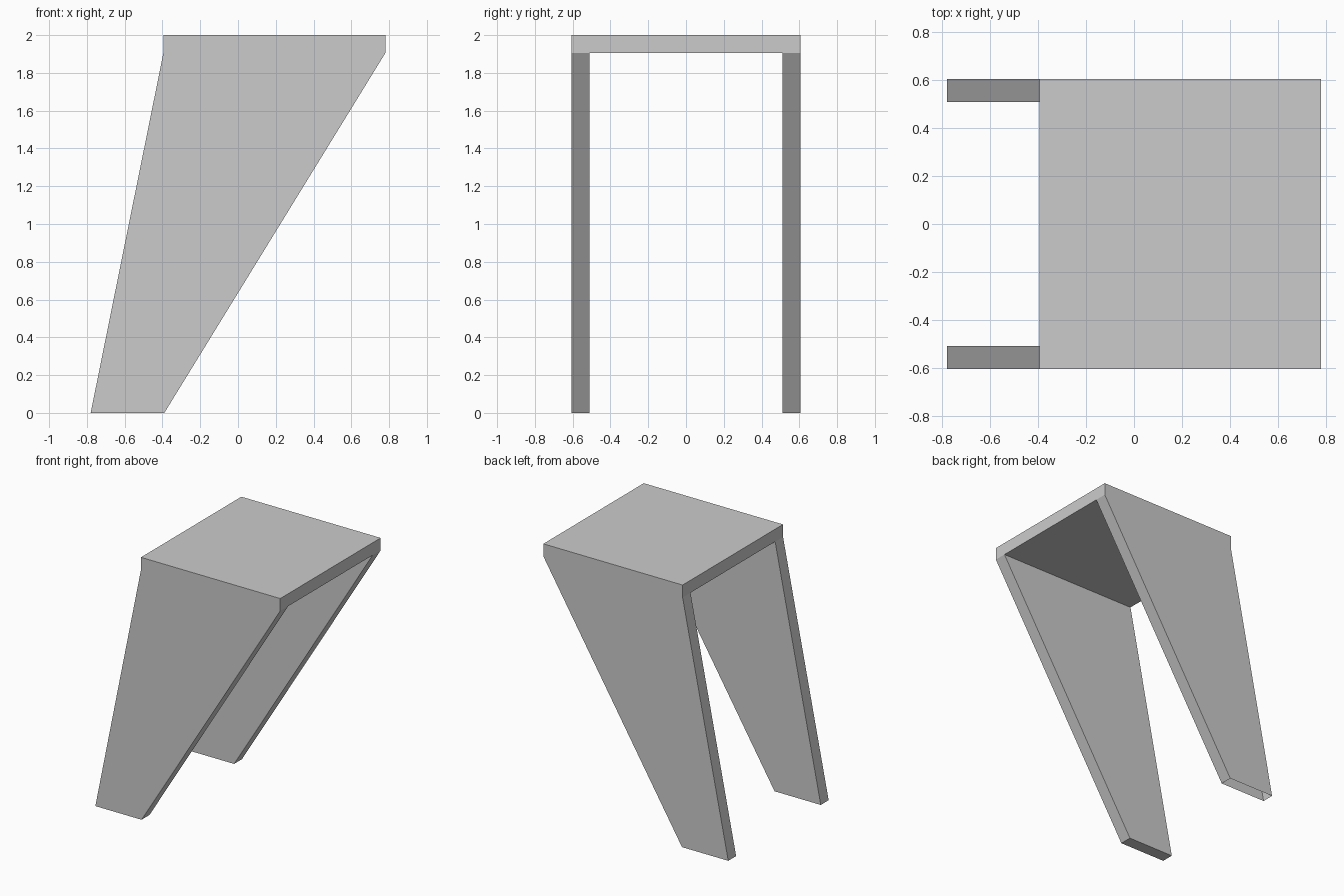
import bpy, bmesh
from mathutils import Vector, Matrix

if "Cube" in bpy.data.objects:
    bpy.data.objects.remove(bpy.data.objects["Cube"])

X0, X1 = -0.395, 0.78        # seat extent in x
HALF_Y, INNER_Y = 0.605, 0.51
TOP, UNDER = 2.0, 1.905
FOOT0, FOOT1 = -0.78, -0.39  # foot extent in x

bm = bmesh.new()

# Seat slab
size = Vector((X1 - X0, 2 * HALF_Y, TOP - UNDER))
centre = Vector(((X0 + X1) / 2, 0, (TOP + UNDER) / 2))
bmesh.ops.create_cube(bm, size=1, matrix=Matrix.Translation(centre) @ Matrix.Diagonal(size).to_4x4())
for y in (-INNER_Y, INNER_Y):
    bmesh.ops.bisect_plane(bm, geom=bm.verts[:] + bm.edges[:] + bm.faces[:],
                           plane_co=(0, y, 0), plane_no=(0, 1, 0))
bm.normal_update()

# Legs: pull the outer strips of the underside down to the slanted feet
strips = [f for f in bm.faces
          if f.normal.z < -0.9 and abs(f.calc_center_median().y) > INNER_Y]
feet = bmesh.ops.extrude_discrete_faces(bm, faces=strips)["faces"]
mid = (X0 + X1) / 2
for foot in feet:
    for v in foot.verts:
        v.co.x = FOOT0 if v.co.x < mid else FOOT1
        v.co.z = 0

# The back leg is open at the bottom
bmesh.ops.delete(bm, geom=[f for f in feet if f.calc_center_median().y > 0],
                 context='FACES_ONLY')
# Merge flat neighbouring faces
bmesh.ops.dissolve_limit(bm, angle_limit=0.01, verts=bm.verts[:], edges=bm.edges[:])
bm.normal_update()

mesh = bpy.data.meshes.new("slanted_stool")
bm.to_mesh(mesh)
bm.free()
bpy.context.collection.objects.link(bpy.data.objects.new("slanted_stool", mesh))
